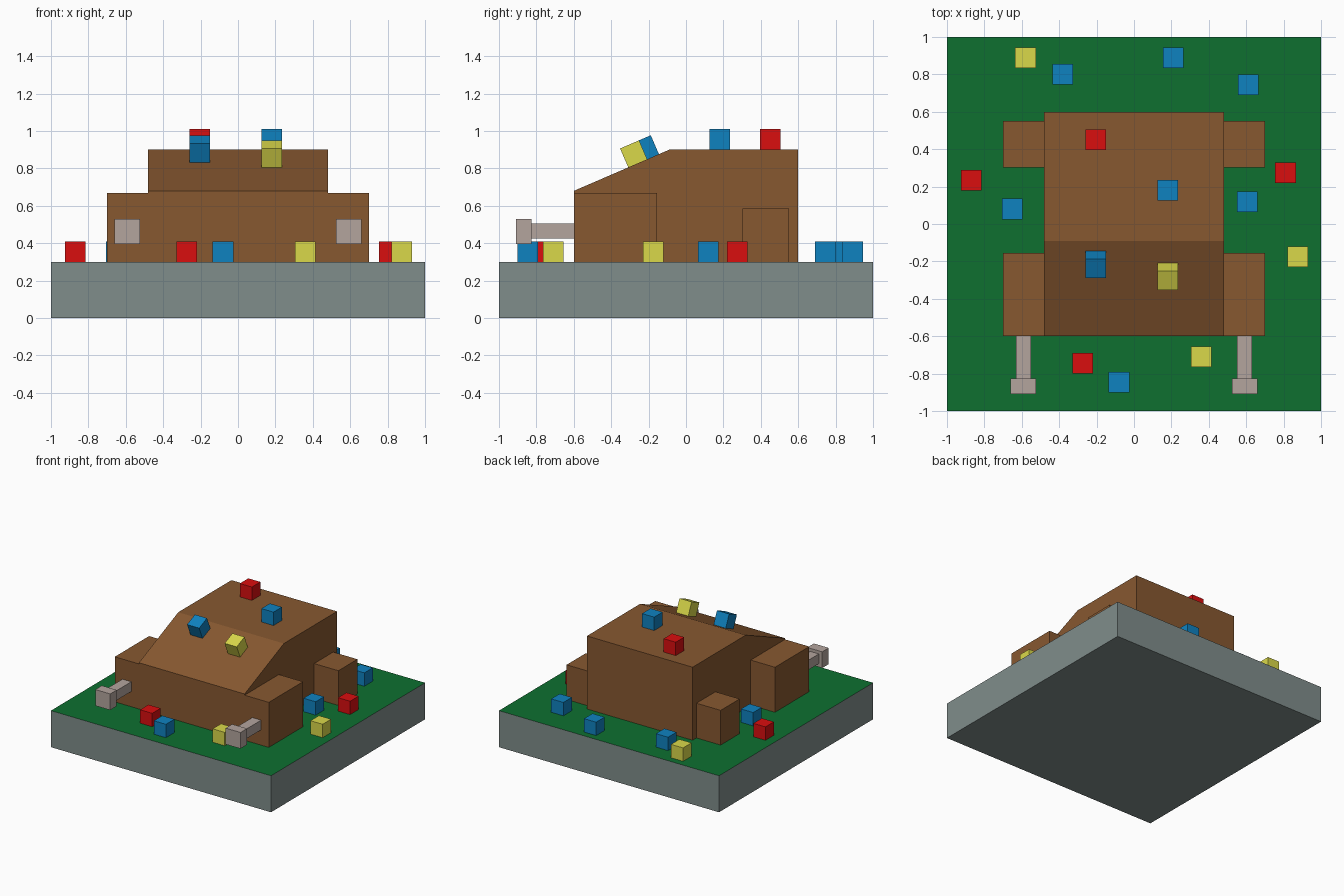
import bpy
import math
from mathutils import Vector

if "Cube" in bpy.data.objects:
    bpy.data.objects.remove(bpy.data.objects["Cube"])


def srgb(r, g, b):
    def lin(c):
        c /= 255
        return c / 12.92 if c <= 0.04045 else ((c + 0.055) / 1.055) ** 2.4
    return (lin(r), lin(g), lin(b), 1)


def material(name, color):
    mat = bpy.data.materials.new(name)
    mat.diffuse_color = color
    mat.use_nodes = True
    for node in mat.node_tree.nodes:
        if node.type == "BSDF_PRINCIPLED":
            node.inputs["Base Color"].default_value = color
    return mat


grey = material("stone grey", srgb(128, 141, 139))
green = material("grass green", srgb(14, 112, 48))
brown = material("earth brown", srgb(135, 88, 48))
pale = material("pale pinkish grey", srgb(180, 165, 158))
paints = {
    "red": material("bright red", srgb(218, 14, 15)),
    "blue": material("azure blue", srgb(15, 130, 192)),
    "yellow": material("mustard yellow", srgb(218, 216, 74)),
}


def box(name, mat, low, high, tilt=0):
    low, high = Vector(low), Vector(high)
    bpy.ops.mesh.primitive_cube_add(size=1, location=(low + high) / 2)
    obj = bpy.context.object
    obj.name = name
    obj.scale = high - low
    obj.rotation_euler.x = tilt
    obj.data.materials.append(mat)
    return obj


def extrude_profile(name, mat, profile, half_width):
    # Side profile in y, z swept symmetrically across x
    n = len(profile)
    verts = [(x, y, z) for x in (-half_width, half_width) for y, z in profile]
    faces = [list(range(n))[::-1], list(range(n, 2 * n))]
    faces += [[i, (i + 1) % n, n + (i + 1) % n, n + i] for i in range(n)]
    mesh = bpy.data.meshes.new(name)
    mesh.from_pydata(verts, [], faces)
    mesh.materials.append(mat)
    obj = bpy.data.objects.new(name, mesh)
    bpy.context.collection.objects.link(obj)
    return obj


# Base slab with a grass-coloured top face
GROUND, ROOF = 0.3, 0.9
slab = box("base_slab", grey, (-1, -1, 0), (1, 1, GROUND))
slab.data.materials.append(green)
for face in slab.data.polygons:
    if face.normal.z > 0.5:
        face.material_index = 1

# Main body with a sloping front
NOSE_Y, NOSE_Z, CREST_Y = -0.6, 0.68, -0.09
extrude_profile("body", brown, [(NOSE_Y, GROUND), (0.6, GROUND), (0.6, ROOF),
                                (CREST_Y, ROOF), (NOSE_Y, NOSE_Z)], 0.48)


def side_box(name, side, mat, x, y, z):
    xs = sorted((side * x[0], side * x[1]))
    box(name, mat, (xs[0], y[0], z[0]), (xs[1], y[1], z[1]))


# Side blocks and forward barrels, mirrored left and right
for label, side in (("left", 1), ("right", -1)):
    side_box(label + "_front_block", side, brown, (0.48, 0.7), (-0.6, -0.155), (GROUND, 0.67))
    side_box(label + "_rear_block", side, brown, (0.48, 0.7), (0.303, 0.55), (GROUND, 0.585))
    side_box(label + "_barrel", side, pale, (0.55, 0.63), (-0.825, -0.6), (0.425, 0.505))
    side_box(label + "_barrel_tip", side, pale, (0.525, 0.66), (-0.91, -0.825), (0.397, 0.53))

# Small cubes scattered on the ground, the roof and the slope
SIZE = 0.11
ground_cubes = {
    "red": [(-0.87, 0.235), (0.81, 0.275), (-0.275, -0.745)],
    "blue": [(-0.65, 0.08), (0.605, 0.12), (0.61, 0.745), (0.21, 0.89),
             (-0.38, 0.8), (-0.08, -0.845)],
    "yellow": [(-0.58, 0.89), (0.875, -0.175), (0.36, -0.71)],
}
roof_cubes = {"red": [(-0.205, 0.45)], "blue": [(0.18, 0.18)]}
slope_cubes = {"blue": [(-0.205, -0.217)], "yellow": [(0.18, -0.28)]}
slope = math.atan2(ROOF - NOSE_Z, CREST_Y - NOSE_Y)


def place_cubes(where, groups, height, tilt=0):
    half = Vector((SIZE, SIZE, SIZE)) / 2
    for color, spots in groups.items():
        for i, (x, y) in enumerate(spots, 1):
            centre = Vector((x, y, height(y) + SIZE / 2 / math.cos(tilt)))
            box(f"{color}_{where}_cube_{i}", paints[color], centre - half, centre + half, tilt)


place_cubes("ground", ground_cubes, lambda y: GROUND)
place_cubes("roof", roof_cubes, lambda y: ROOF)
place_cubes("slope", slope_cubes, lambda y: NOSE_Z + (y - NOSE_Y) * math.tan(slope), slope)
